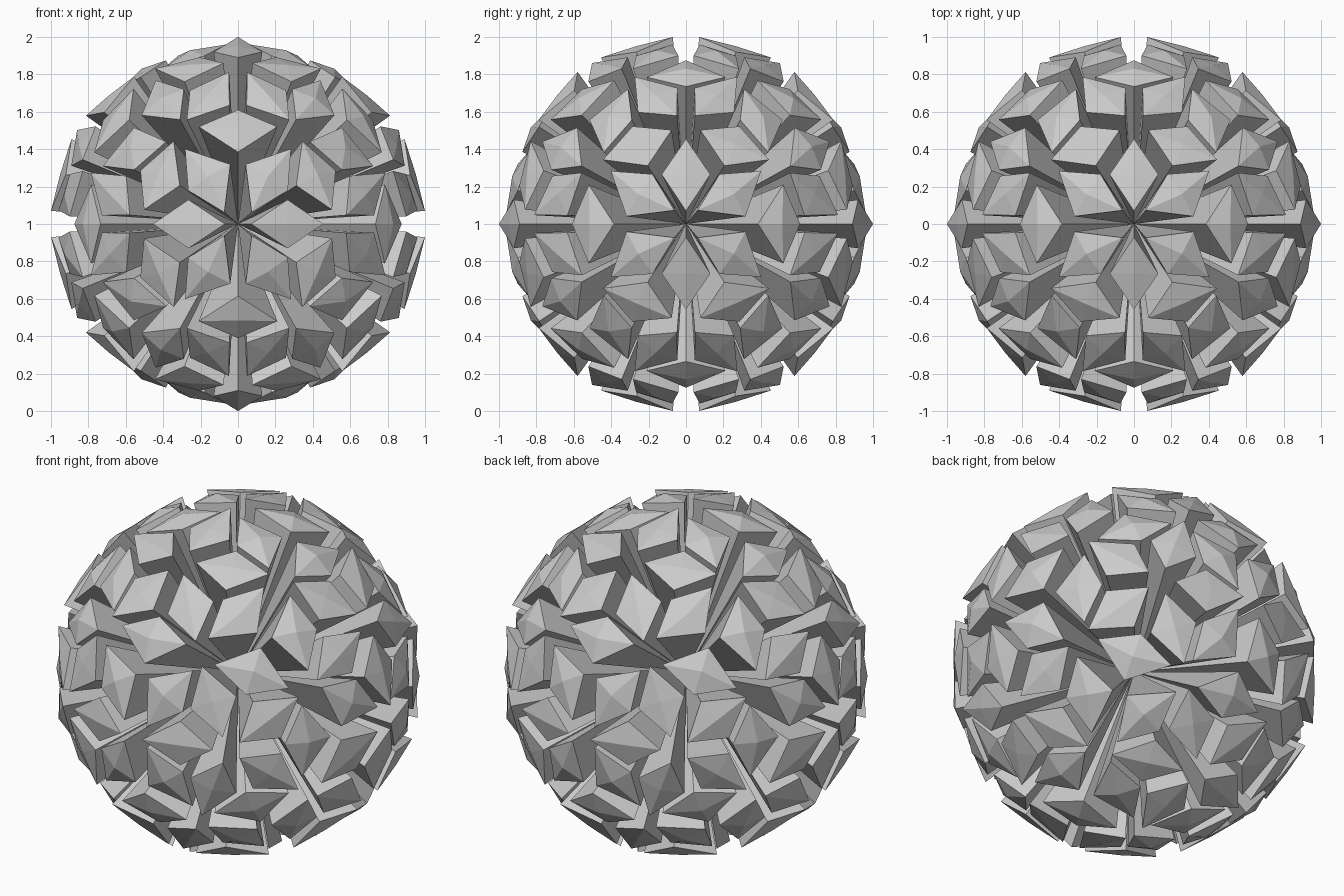
import bpy, bmesh, math
from mathutils import Matrix, Vector

if "Cube" in bpy.data.objects:
    bpy.data.objects.remove(bpy.data.objects["Cube"])

PHI = (1 + 5 ** 0.5) / 2
LIFT = Vector((0, 0, 1))


def icosahedral_rotations():
    # 12 axis-aligned rotations times 5 turns about a five-fold axis
    cyc = Matrix(((0, 0, 1), (1, 0, 0), (0, 1, 0)))
    flips = [Matrix.Diagonal(d) for d in
             ((1, 1, 1), (-1, -1, 1), (-1, 1, -1), (1, -1, -1))]
    five = Vector((0, 1, PHI)).normalized()
    turns = [Matrix.Rotation(math.tau * k / 5, 3, five) for k in range(5)]
    cycles = [Matrix.Identity(3), cyc, cyc @ cyc]
    return [f @ c @ t for f in flips for c in cycles for t in turns]


def spike_set(name, corners, apex):
    # One four-sided cone from the centre with a low pyramid cap, copied 60 times
    bm = bmesh.new()
    for rot in icosahedral_rotations():
        ring = [bm.verts.new(rot @ Vector(c) + LIFT) for c in corners]
        top = bm.verts.new(rot @ Vector(apex) + LIFT)
        core = bm.verts.new(LIFT)
        for i in range(4):
            a, b = ring[i], ring[(i + 1) % 4]
            bm.faces.new((a, b, top))
            bm.faces.new((b, a, core))
    bmesh.ops.recalc_face_normals(bm, faces=bm.faces)
    mesh = bpy.data.meshes.new(name)
    bm.to_mesh(mesh)
    bm.free()
    obj = bpy.data.objects.new(name, mesh)
    bpy.context.collection.objects.link(obj)


# Narrow rhombic spikes, five around each five-fold axis
spike_set("narrow_spikes",
          [(0, 0.07, 1.0), (0.13, 0.265, 0.92), (0, 0.455, 0.89), (-0.13, 0.265, 0.92)],
          (0, 0.262, 0.952))

# Wide rhombic spikes, three around each three-fold axis
spike_set("wide_spikes",
          [(0, 0.735, 0.61), (0.21, 0.785, 0.52), (0, 0.875, 0.385), (-0.21, 0.785, 0.52)],
          (0, 0.83, 0.515))
